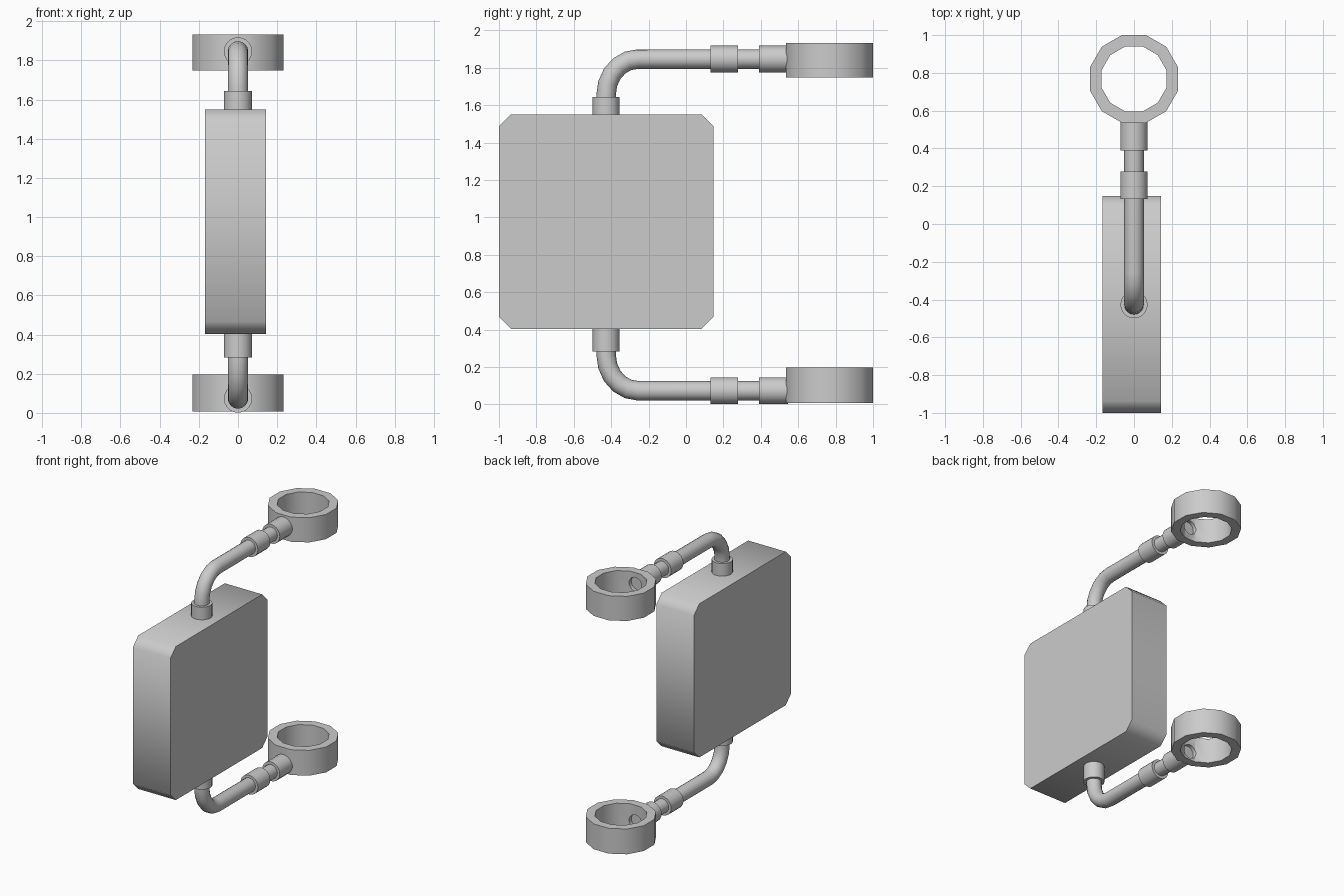
import bpy, bmesh
from math import pi, sin, cos, radians
from mathutils import Vector

if "Cube" in bpy.data.objects:
    bpy.data.objects.remove(bpy.data.objects["Cube"])

PIPE_R, SLEEVE_R, POST_Y = 0.052, 0.072, -0.427
RING_Y, RING_SIDES = 0.768, 12


def smooth(obj, angle=50):
    bpy.ops.object.select_all(action='DESELECT')
    obj.select_set(True)
    bpy.context.view_layer.objects.active = obj
    bpy.ops.object.shade_smooth_by_angle(angle=radians(angle))


def mesh_object(name, bm):
    bmesh.ops.recalc_face_normals(bm, faces=bm.faces)
    mesh = bpy.data.meshes.new(name)
    bm.to_mesh(mesh)
    bm.free()
    obj = bpy.data.objects.new(name, mesh)
    bpy.context.collection.objects.link(obj)
    return obj


def cylinder(name, start, end, radius, sides=20):
    a, b = Vector(start), Vector(end)
    bpy.ops.mesh.primitive_cylinder_add(vertices=sides, radius=radius,
                                        depth=(b - a).length, location=(a + b) / 2)
    obj = bpy.context.object
    obj.name = name
    obj.rotation_euler = (b - a).to_track_quat('Z', 'Y').to_euler()
    smooth(obj)
    return obj


def ring(name, z0, z1, pipe_z):
    # twelve-sided collar, with flats facing the axes
    bm = bmesh.new()
    loops = []
    for apothem, z in ((0.233, z0), (0.233, z1), (0.172, z1), (0.172, z0)):
        r = apothem / cos(pi / RING_SIDES)
        angles = [(i + 0.5) * 2 * pi / RING_SIDES for i in range(RING_SIDES)]
        loops.append([bm.verts.new((r * cos(t), RING_Y + r * sin(t), z)) for t in angles])
    for k in range(4):
        a, b = loops[k], loops[(k + 1) % 4]
        for i in range(RING_SIDES):
            j = (i + 1) % RING_SIDES
            bm.faces.new((a[i], a[j], b[j], b[i]))
    obj = mesh_object(name, bm)
    # socket hole where the pipe enters the ring
    cutter = cylinder(name + "_cutter", (0, 0.48, pipe_z), (0, 0.68, pipe_z), PIPE_R)
    cutter.hide_render = True
    mod = obj.modifiers.new("socket", 'BOOLEAN')
    mod.operation, mod.object, mod.solver = 'DIFFERENCE', cutter, 'EXACT'
    bpy.context.view_layer.objects.active = obj
    bpy.ops.object.modifier_apply(modifier=mod.name)
    bpy.data.objects.remove(cutter)
    smooth(obj)


def pipe(name, z_body, z_bend, z_axis):
    # vertical stub, quarter bend, then a straight run to the ring
    pts = [(POST_Y, z_body)]
    ry, rz = 0.17, z_bend - z_axis
    for i in range(6):
        t = i * pi / 10
        pts.append((POST_Y + ry * (1 - cos(t)), z_bend - rz * sin(t)))
    pts.append((0.57, z_axis))
    curve = bpy.data.curves.new(name, 'CURVE')
    curve.dimensions = '3D'
    curve.bevel_depth, curve.bevel_resolution = PIPE_R, 6
    curve.use_fill_caps = True
    spline = curve.splines.new('POLY')
    spline.points.add(len(pts) - 1)
    for p, (y, z) in zip(spline.points, pts):
        p.co = (0, y, z, 1)
    obj = bpy.data.objects.new(name, curve)
    bpy.context.collection.objects.link(obj)
    bpy.ops.object.select_all(action='DESELECT')
    obj.select_set(True)
    bpy.context.view_layer.objects.active = obj
    bpy.ops.object.convert(target='MESH')
    smooth(bpy.context.object)


# main box: chamfered square profile extruded across x
bm = bmesh.new()
y0, y1, z0, z1, c = -1.0, 0.147, 0.404, 1.55, 0.064
profile = [(y0 + c, z0), (y1 - c, z0), (y1, z0 + c), (y1, z1 - c),
           (y1 - c, z1), (y0 + c, z1), (y0, z1 - c), (y0, z0 + c)]
face = bm.faces.new([bm.verts.new((-0.168, y, z)) for y, z in profile])
ext = bmesh.ops.extrude_face_region(bm, geom=[face], use_keep_orig=True)
bmesh.ops.translate(bm, vec=(0.31, 0, 0),
                    verts=[v for v in ext['geom'] if isinstance(v, bmesh.types.BMVert)])
smooth(mesh_object("box_body", bm))

# upper and lower arms: collar, pipe, sleeves, ring
arms = (("upper", 1.53, 1.644, 1.656, 1.846, 1.749, 1.933),
        ("lower", 0.424, 0.283, 0.265, 0.073, 0.008, 0.197))
for side, z_in, z_out, z_bend, z_axis, r0, r1 in arms:
    cylinder(side + "_body_collar", (0, POST_Y, z_in), (0, POST_Y, z_out), SLEEVE_R)
    pipe(side + "_pipe", z_in, z_bend, z_axis)
    cylinder(side + "_inner_sleeve", (0, 0.132, z_axis), (0, 0.278, z_axis), SLEEVE_R)
    cylinder(side + "_outer_sleeve", (0, 0.39, z_axis), (0, 0.545, z_axis), SLEEVE_R)
    ring(side + "_ring", r0, r1, z_axis)
